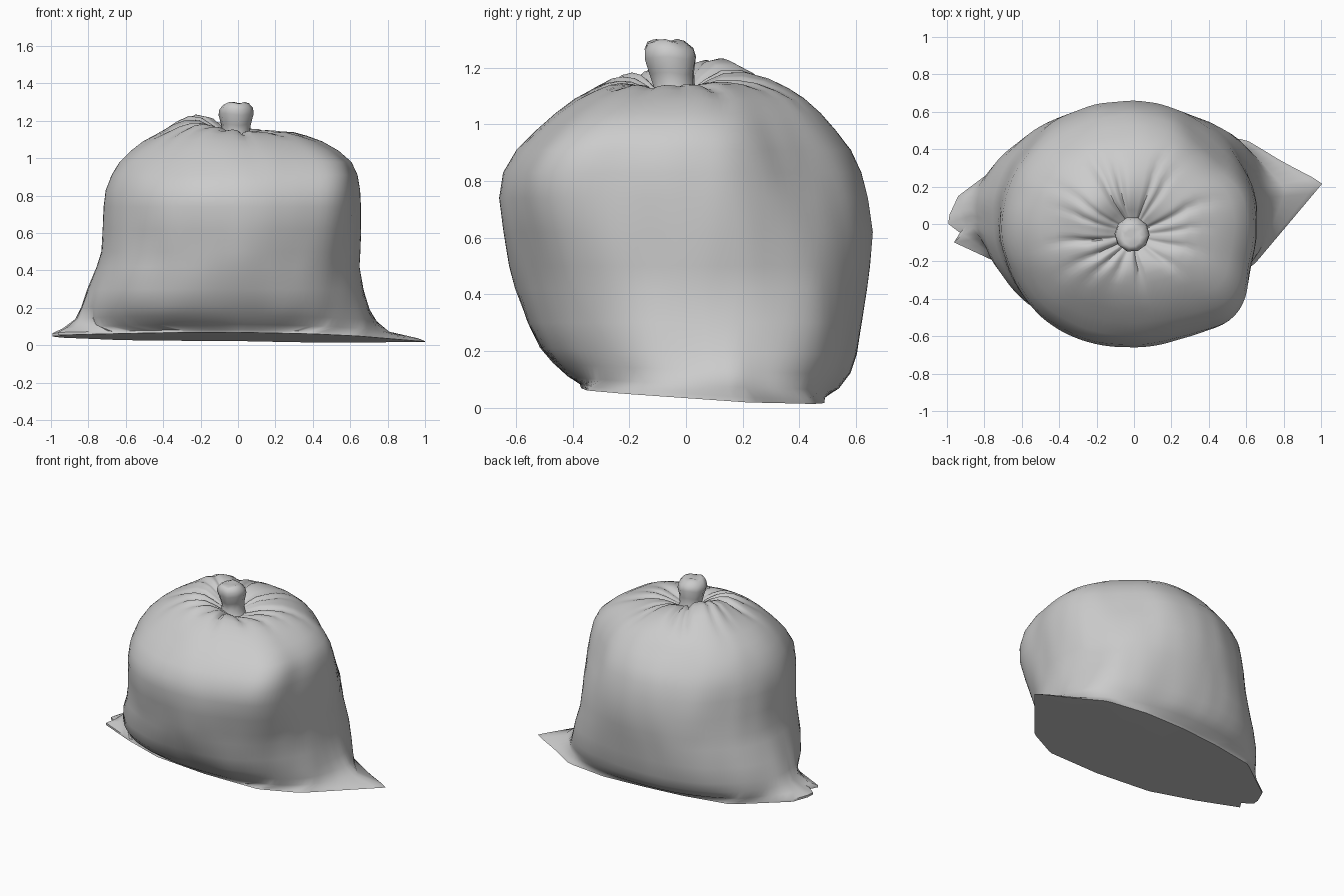
import bpy, bmesh, math, random
from mathutils import Vector, noise

if "Cube" in bpy.data.objects:
    bpy.data.objects.remove(bpy.data.objects["Cube"])

random.seed(4)
N = 120
TAU = 2 * math.pi

# Outline of the flattened base, with the two pulled-out corners (plan view)
FOOT = [(1.01, .22), (.80, .33), (.60, .45), (.3, .49), (0, .48), (-.3, .45), (-.62, .39),
        (-.94, .15), (-1.005, .01), (-.98, -.09), (-.90, -.07), (-.70, -.22), (-.4, -.33),
        (0, -.37), (.4, -.35), (.64, -.22), (.80, -.03)]

# Body sections: z, left, right, front, back extent, share of the base outline
ROWS = [(.045, .84, .74, .38, .50, 1), (.06, .84, .74, .40, .535, .85),
        (.09, .845, .73, .44, .565, .30), (.14, .835, .71, .48, .59, .10),
        (.20, .825, .69, .52, .605, .03), (.30, .80, .67, .56, .62, 0),
        (.42, .755, .655, .60, .64, 0), (.50, .735, .66, .62, .65, 0),
        (.62, .725, .66, .645, .66, 0), (.74, .715, .655, .66, .645, 0),
        (.83, .705, .65, .645, .62, 0), (.91, .675, .64, .595, .58, 0),
        (.98, .635, .61, .525, .525, 0), (1.04, .58, .54, .46, .475, 0),
        (1.09, .51, .45, .39, .42, 0), (1.12, .43, .37, .33, .36, 0),
        (1.14, .35, .30, .28, .29, 0), (1.147, .28, .24, .24, .21, 0),
        (1.145, .21, .17, .195, .135, 0), (1.13, .14, .11, .155, .075, 0),
        (1.11, .085, .065, .12, .03, 0)]

# Gathering creases around the neck: angle, depth, width, length
CREASES = [(i * TAU / 15 + random.uniform(-.15, .15), random.uniform(.012, .035),
            random.uniform(.05, .10), random.uniform(.08, .22)) for i in range(15)]


def wrap(a):
    return (a + math.pi) % TAU - math.pi


def foot_point(a):
    pts = sorted((math.atan2(y, x) % TAU, x, y) for x, y in FOOT)
    pts = [(pts[-1][0] - TAU, *pts[-1][1:])] + pts + [(pts[0][0] + TAU, *pts[0][1:])]
    for p, q in zip(pts, pts[1:]):
        if p[0] <= a <= q[0]:
            t = (a - p[0]) / (q[0] - p[0])
            return p[1] + t * (q[1] - p[1]), p[2] + t * (q[2] - p[2])


def bell(v, mid, width):
    return math.exp(-((v - mid) / width) ** 2)


def spot(x, y, cx, cy, r):
    return bell(x, cx, r) * bell(y, cy, r)


def sack_point(row, a):
    z, l, r, f, b, w = row
    rx, ry = (l + r) / 2, (f + b) / 2
    # fuller front right shoulder; back right slopes in towards the top
    s = 1 + .14 * bell(wrap(a + .72), 0, .28) * bell(z, .88, .33)
    s += bell(wrap(a - .75), 0, .35) * (.07 * bell(z, .28, .25) - .09 * bell(z, .95, .25))
    s += .03 * abs(math.sin(2 * a)) * bell(z, .2, .18)
    x = (r - l) / 2 + rx * s * math.cos(a)
    y = (b - f) / 2 + ry * s * math.sin(a)
    fx, fy = foot_point(a)
    # the left corner is folded over and so a little thicker
    if math.cos(a) < -.95:
        w = min(1, w * 2)
    x, y = x + w * (fx - x), y + w * (fy - y)
    # base tilts slightly down towards the back right
    low = max(0, 1 - (z - .045) / .25)
    z -= low * (.055 * y + .018 * max(x, 0) - .004)
    # raised folds left of the neck, dip on the right, radial creases
    if z > .9:
        z += .085 * spot(x, y, -.23, .10, .15) + .03 * spot(x, y, -.03, .2, .14)
        z += .04 * spot(x, y, -.22, -.18, .15) - .03 * spot(x, y, .12, -.08, .1)
        z -= sum(d * bell(wrap(a - c), 0, k) * bell(rx, .24, n) for c, d, k, n in CREASES)
    # soft dents in the film
    if .1 < row[0] < 1.1:
        n = noise.noise(Vector((x * 3.2, y * 3.2, z * 3.2)))
        n += .5 * noise.noise(Vector((x * 8, y * 8, z * 3 + 5)))
        x += .012 * n * math.cos(a)
        y += .010 * n * math.sin(a)
    return x, y, z


def loft(name, rings, bottom, top, sharp):
    bm = bmesh.new()
    loops = [[bm.verts.new(p) for p in ring] for ring in rings]
    for lo, hi in zip(loops, loops[1:]):
        for i in range(len(lo)):
            j = (i + 1) % len(lo)
            bm.faces.new((lo[i], lo[j], hi[j], hi[i]))
    for loop, tip in ((loops[0][::-1], bottom), (loops[-1], top)):
        c = bm.verts.new(tip)
        for i in range(len(loop)):
            bm.faces.new((loop[i], loop[(i + 1) % len(loop)], c))
    me = bpy.data.meshes.new(name)
    bm.to_mesh(me)
    bm.free()
    ob = bpy.data.objects.new(name, me)
    bpy.context.collection.objects.link(ob)
    bpy.context.view_layer.objects.active = ob
    ob.select_set(True)
    bpy.ops.object.shade_smooth_by_angle(angle=math.radians(sharp))
    ob.select_set(False)
    return ob


# Filled sack
angles = [i * TAU / N for i in range(N)]
loft("sack_body", [[sack_point(r, a) for a in angles] for r in ROWS],
     (0, .03, .045), (-.01, -.045, 1.10), 50)

# Twisted neck and knot: z, radius, centre y
KNOT = [(1.08, .095, -.045), (1.13, .072, -.04), (1.18, .08, -.05), (1.235, .094, -.055),
        (1.265, .09, -.06), (1.29, .068, -.07), (1.297, .045, -.075)]
loft("tied_knot", [[(-.01 + r * math.cos(i * TAU / 10 + z * 1.5),
                     cy + r * math.sin(i * TAU / 10 + z * 1.5),
                     z + .005 * math.cos(3 * i * TAU / 10)) for i in range(10)]
                   for z, r, cy in KNOT],
     (-.01, -.045, 1.07), (-.01, -.075, 1.288), 60)
